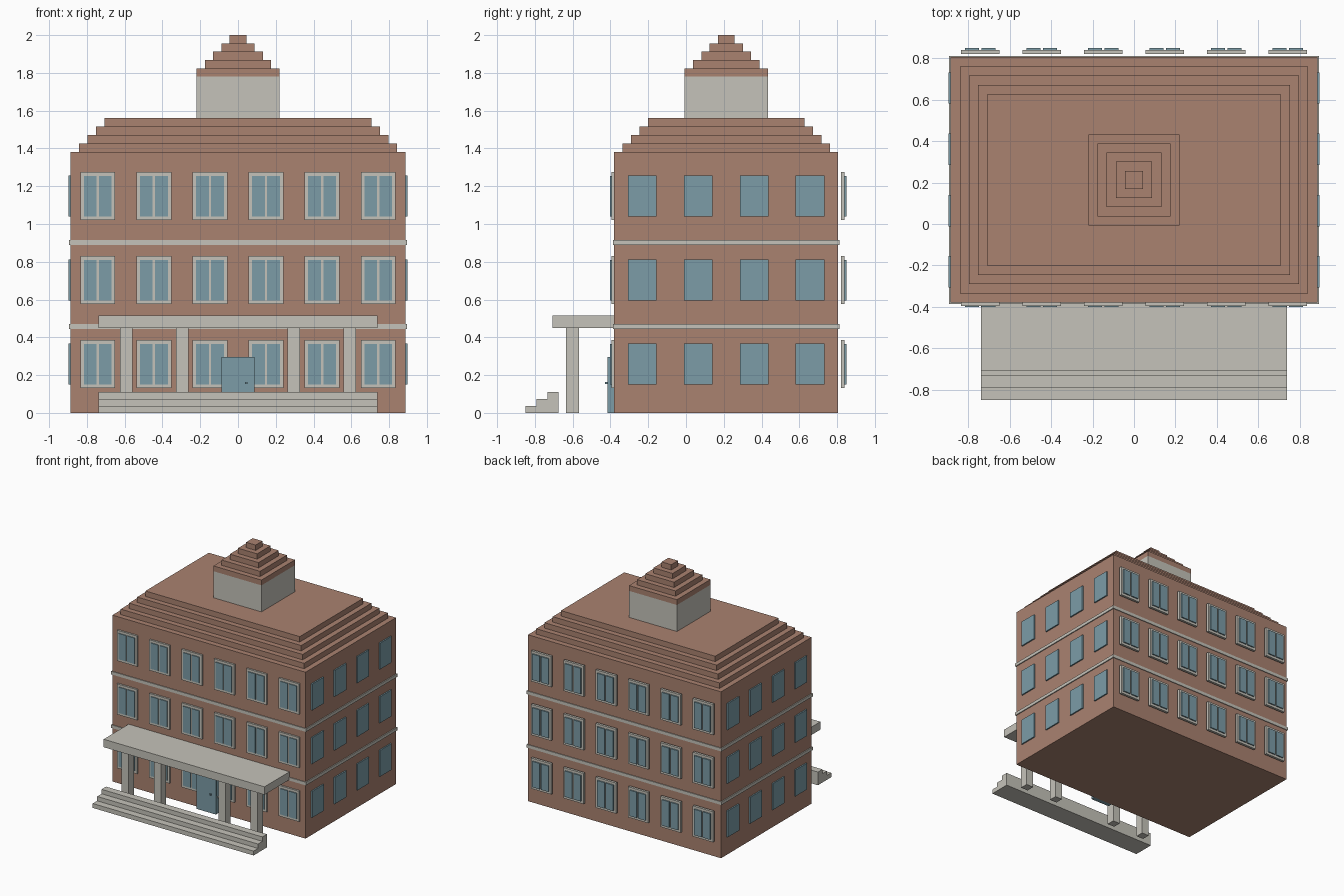
import bpy
import bmesh
from mathutils import Matrix, Vector

cube = bpy.data.objects.get("Cube")
if cube:
    bpy.data.objects.remove(cube, do_unlink=True)


def material(name, rgb):
    m = bpy.data.materials.new(name)
    m.use_nodes = True
    m.diffuse_color = (*rgb, 1)
    m.node_tree.nodes["Principled BSDF"].inputs["Base Color"].default_value = (*rgb, 1)
    return m


BRICK = material("brick", (0.40, 0.223, 0.163))
STONE = material("pale stone", (0.56, 0.545, 0.49))
GLASS = material("blue glass", (0.20, 0.335, 0.39))


def boxes(name, mat, extents):
    """One object made of boxes, each given as (x0, x1, y0, y1, z0, z1)."""
    bm = bmesh.new()
    for x0, x1, y0, y1, z0, z1 in extents:
        place = Matrix.Translation(((x0 + x1) / 2, (y0 + y1) / 2, (z0 + z1) / 2))
        size = Matrix.Diagonal(Vector((x1 - x0, y1 - y0, z1 - z0, 1)))
        bmesh.ops.create_cube(bm, size=1, matrix=place @ size)
    mesh = bpy.data.meshes.new(name)
    bm.to_mesh(mesh)
    bm.free()
    mesh.materials.append(mat)
    ob = bpy.data.objects.new(name, mesh)
    bpy.context.collection.objects.link(ob)
    return ob


MID = 0.213          # y of the building's centre
HX, HY = 0.886, 0.593
FLOORS = [0.258 + 0.445 * i for i in range(3)]


def centred(hx, hy, z0, z1):
    return (-hx, hx, MID - hy, MID + hy, z0, z1)


# Main block and the stone bands between floors
boxes("brick_walls", BRICK, [centred(HX, HY, 0, 1.38)])
boxes("floor_bands", STONE, [centred(HX + 0.008, HY + 0.006, z, z + 0.026) for z in (0.445, 0.889)])

# Stepped roof, cupola and its stepped cap
STEP = 0.0445
boxes("stepped_roof", BRICK, [
    centred(HX - STEP * i, HY - STEP * i, 1.38 + 0.045 * (i - 1), 1.38 + 0.045 * i)
    for i in range(1, 5)])
boxes("cupola", STONE, [centred(0.22, 0.22, 1.56, 1.78)])
boxes("cupola_cap", BRICK, [
    centred(0.22 - 0.044 * i, 0.22 - 0.044 * i, 1.78 + 0.044 * i, 1.824 + 0.044 * i)
    for i in range(5)])

# Front and back windows: stone plate with two panes
columns = [(i - 2.5) * 0.297 for i in range(6)]
for side, frame_y, pane_y in (("front", (-0.395, -0.375), (-0.402, -0.39)),
                              ("back", (0.82, 0.84), (0.835, 0.85))):
    frames, panes = [], []
    for z in FLOORS:
        for x in columns:
            frames.append((x - 0.0925, x + 0.0925, *frame_y, z - 0.127, z + 0.127))
            for a, b in ((-0.074, -0.006), (0.006, 0.074)):
                panes.append((x + a, x + b, *pane_y, z - 0.107, z + 0.107))
    boxes(side + "_window_frames", STONE, frames)
    boxes(side + "_window_panes", GLASS, panes)

# Plain side windows
for side, s in (("left", 1), ("right", -1)):
    xs = sorted((s * 0.87, s * 0.897))
    boxes(side + "_windows", GLASS, [
        (*xs, y - 0.076, y + 0.076, z - 0.109, z + 0.109)
        for z in FLOORS for y in [MID + (i - 1.5) * 0.296 for i in range(4)]])

# Portico roof, columns and front steps
boxes("portico_roof", STONE, [(-0.738, 0.738, -0.707, -0.375, 0.449, 0.515)])
boxes("portico_columns", STONE, [
    (x - 0.033, x + 0.033, -0.634, -0.566, 0, 0.45) for x in (-0.592, -0.296, 0.296, 0.592)])
boxes("front_steps", STONE, [
    (-0.738, 0.738, -0.85 + 0.058 * i, -0.675, 0.0365 * i, 0.0365 * (i + 1)) for i in range(3)])

# Entrance door with knob
boxes("front_door", GLASS, [(-0.088, 0.088, -0.416, -0.375, 0, 0.296)])
boxes("door_knob", GLASS, [(0.038, 0.05, -0.43, -0.414, 0.152, 0.164)])
